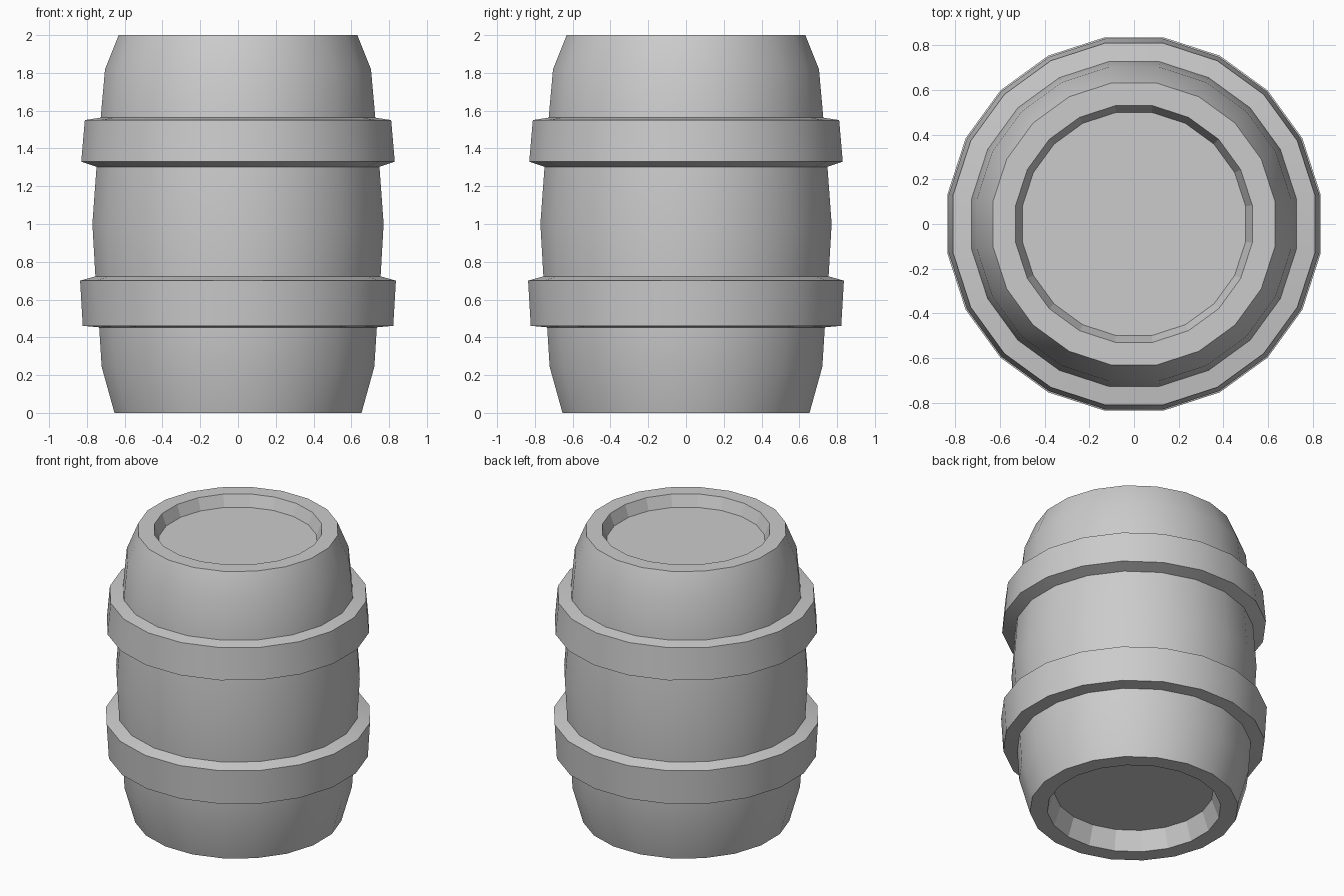
import bpy, bmesh, math

if "Cube" in bpy.data.objects:
    bpy.data.objects.remove(bpy.data.objects["Cube"])

SIDES = 20
HALF = math.pi / SIDES

# Profile (half-width, height) from the lower recess floor, up the outside, to the upper recess floor
profile = [
    (0.50, 0.13), (0.545, 0.0),                                  # lower recess
    (0.654, 0.0), (0.722, 0.245), (0.735, 0.453),                # lower staves
    (0.822, 0.461), (0.836, 0.70), (0.755, 0.723),               # lower hoop
    (0.771, 1.0), (0.749, 1.303),                                # belly
    (0.83, 1.33), (0.811, 1.55), (0.727, 1.563),                 # upper hoop
    (0.704, 1.82), (0.632, 2.0),                                 # upper staves
    (0.53, 2.0), (0.50, 1.92),                                   # upper recess
]

bm = bmesh.new()


def ring(width, z):
    r = width / math.cos(HALF)  # grid widths are measured half a step off the axis
    r *= 1.0
    return [bm.verts.new((r * math.cos(HALF + 2 * HALF * i) ,
                          r * math.sin(HALF + 2 * HALF * i), z))
            for i in range(SIDES)]


# Lathe the barrel
rings = [ring(w, z) for w, z in profile]
recess_walls = []
for k in range(len(rings) - 1):
    a, b = rings[k], rings[k + 1]
    for i in range(SIDES):
        j = (i + 1) % SIDES
        f = bm.faces.new((a[i], a[j], b[j], b[i]))
        if k in (0, len(rings) - 2):
            recess_walls.append(f)

# Barrel heads
bm.faces.new(list(reversed(rings[0])))
bm.faces.new(rings[-1])
bm.normal_update()
bm.faces.index_update()
flat = [f.index for f in recess_walls]

mesh = bpy.data.meshes.new("barrel")
bm.to_mesh(mesh)
bm.free()
barrel = bpy.data.objects.new("barrel", mesh)
bpy.context.collection.objects.link(barrel)

# Smooth staves and hoops with crisp rims; faceted recess walls
bpy.context.view_layer.objects.active = barrel
barrel.select_set(True)
bpy.ops.object.shade_smooth_by_angle(angle=math.radians(30))
for i in flat:
    mesh.polygons[i].use_smooth = False
